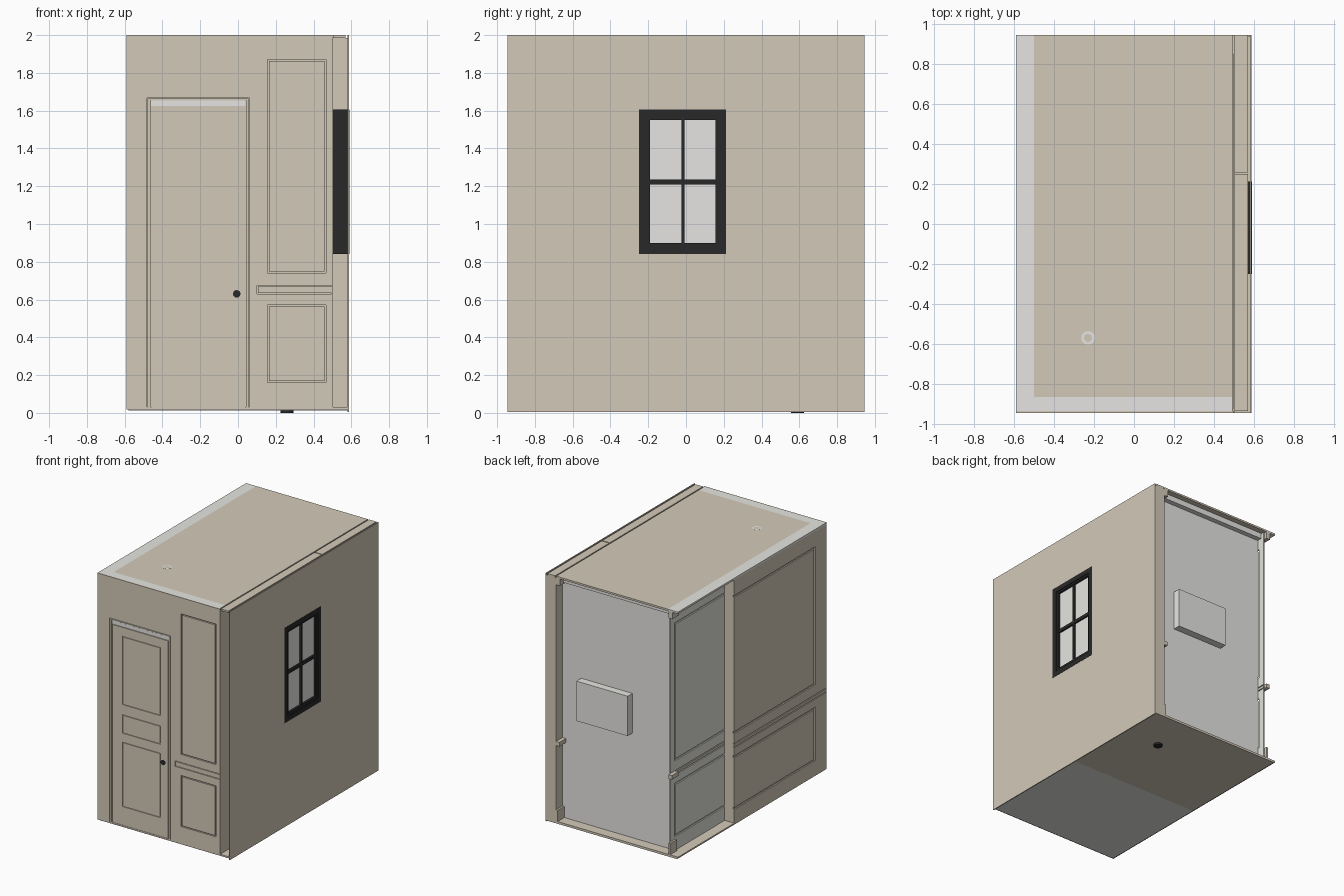
import bpy, bmesh, math
from mathutils import Matrix

if "Cube" in bpy.data.objects:
    bpy.data.objects.remove(bpy.data.objects["Cube"])


def mat(name, rgb):
    m = bpy.data.materials.new(name)
    m.diffuse_color = (*rgb, 1)
    m.use_nodes = True
    m.node_tree.nodes["Principled BSDF"].inputs["Base Color"].default_value = m.diffuse_color
    return m


TAN = mat("tan_wall", (0.65, 0.59, 0.485))
CREAM = mat("cream_return", (0.9, 0.82, 0.66))
WHITE = mat("white_trim", (0.79, 0.785, 0.76))
TILE = mat("grey_green_tile", (0.75, 0.77, 0.71))
DARK = mat("charcoal_frame", (0.022, 0.022, 0.022))


def build(name, boxes, m):
    """One object from a list of (x0, x1, y0, y1, z0, z1) boxes."""
    bm = bmesh.new()
    for x0, x1, y0, y1, z0, z1 in boxes:
        M = Matrix.Translation(((x0 + x1) / 2, (y0 + y1) / 2, (z0 + z1) / 2)) @ \
            Matrix.Diagonal((x1 - x0, y1 - y0, z1 - z0, 1))
        bmesh.ops.create_cube(bm, size=1, matrix=M)
    me = bpy.data.meshes.new(name)
    bm.to_mesh(me)
    bm.free()
    me.materials.append(m)
    ob = bpy.data.objects.new(name, me)
    bpy.context.collection.objects.link(ob)
    return ob


def ring(a, b):
    """Four rectangles filling rectangle a around rectangle b (u0, u1, v0, v1)."""
    return [(a[0], b[0], a[2], a[3]), (b[1], a[1], a[2], a[3]),
            (b[0], b[1], a[2], b[2]), (b[0], b[1], b[3], a[3])]


def inset(r, d):
    return (r[0] + d, r[1] - d, r[2] + d, r[3] - d)


def panel(area, p, g=0.015):
    """Flush border and centre field separated by a moulding groove."""
    return ring(area, p) + [inset(p, g)]


def front(rects, y0=-0.945, y1=-0.935):
    return [(u0, u1, y0, y1, v0, v1) for u0, u1, v0, v1 in rects]


def side(rects, x0=-0.59, x1=-0.58):
    return [(x0, x1, u0, u1, v0, v1) for u0, u1, v0, v1 in rects]


def clip(rects, lo, hi):
    return [(max(a, lo), min(b, hi), c, d) for a, b, c, d in rects
            if min(b, hi) - max(a, lo) > 1e-4]


def disc(name, r, depth, loc, m, rot=(0, 0, 0)):
    bpy.ops.mesh.primitive_cylinder_add(vertices=24, radius=r, depth=depth,
                                        location=loc, rotation=rot)
    ob = bpy.context.object
    ob.name = name
    ob.data.materials.append(m)
    bpy.ops.object.shade_smooth_by_angle()
    return ob


E = 0.945   # half length of the room

# Left wall: grooved wainscot at the front, stepping in to a tiled rear part
lw = panel((-E, E, 0.67, 1.985), (-0.80, 0.87, 0.75, 1.86))
lw += panel((-E, E, 0.03, 0.635), (-0.80, 0.87, 0.14, 0.57))
build("left_wall_backing", side([(-E, 0.23, 0.03, 1.985)], -0.58, -0.57), TAN)
build("left_wall_panels", side(clip(lw, -E, 0.23)), TAN)
build("left_chair_rail", side([(-E, 0.23, 0.642, 0.663)]), TAN)
build("left_wall_step", [(-0.57, -0.505, 0.215, 0.23, 0.03, 1.985)], TAN)
build("left_tile_backing", side([(0.23, 0.86, 0.03, 1.985)], -0.495, -0.485), TILE)
build("left_tile_panels", side(clip(lw, 0.23, 0.92), -0.505, -0.495), TILE)
build("left_tile_rail", side([(0.23, 0.92, 0.642, 0.663)], -0.505, -0.495), TAN)

# Front wall: around the door, with wainscot to the right of it
fw = [(-0.59, -0.482, 0.03, 2.0), (-0.482, 0.06, 1.668, 2.0), (0.06, 0.10, 0.03, 2.0),
      (0.10, 0.50, 1.92, 2.0)]
fw += panel((0.10, 0.50, 0.675, 1.92), (0.155, 0.465, 0.74, 1.87), 0.008)
fw += panel((0.10, 0.50, 0.03, 0.63), (0.155, 0.465, 0.16, 0.57), 0.008)
build("front_wall", front(fw), TAN)
build("front_wall_backing", front([(-0.575, 0.50, 0.03, 1.985)], -0.935, -0.925), TAN)
build("front_chair_rail", front([(0.105, 0.50, 0.635, 0.670)]), TAN)

# Door with casing, three panels and a knob
build("door_casing", front(ring((-0.478, 0.056, 0.03, 1.664), (-0.462, 0.042, 0.0301, 1.655))), TAN)
door = (-0.458, 0.038, 0.03, 1.62)
cuts = [(0.18, 0.70), (0.77, 0.92), (1.00, 1.55)]
edges = [0.03, 0.735, 0.96, 1.62]
leaf = []
for i, (z0, z1) in enumerate(cuts):
    leaf += panel((door[0], door[1], edges[i], edges[i + 1]), (-0.37, -0.03, z0, z1), 0.006)
build("door_leaf", front(leaf, -0.942), TAN)
build("door_head_gap", front([(-0.46, 0.04, 1.625, 1.653)], -0.942), WHITE)
disc("door_knob", 0.02, 0.024, (-0.007, -0.934, 0.63), DARK, (math.pi / 2, 0, 0))

# Right wall: outer sheet around the window, inner sheet, closed rear end
win = (-0.25, 0.213, 0.84, 1.605)
build("right_outer_wall", side(ring((-E, E, 0.005, 2.0), win), 0.58, 0.588), TAN)
build("right_inner_wall", side(ring((-E, 0.935, 0.03, 1.985), win), 0.495, 0.503), TAN)
build("right_wall_end", [(0.495, 0.58, 0.935, E, 0.03, 1.985)], TAN)

# Window: deep casing, sashes, bars and panes
casing = inset(win, 0.04)
sash = (-0.19, 0.155, 0.90, 1.55)
build("window_casing", side(ring(win, casing), 0.50, 0.59), DARK)
build("window_sash", side(ring(casing, sash), 0.51, 0.583), DARK)
build("window_bars", side([(-0.19, 0.155, 1.21, 1.236), (-0.024, -0.009, 0.90, 1.21),
                           (-0.024, -0.009, 1.236, 1.55)], 0.55, 0.58), DARK)
build("window_panes", side([sash], 0.56, 0.566), WHITE)

# Ceiling, its strip beside the right wall, and the pale crown along two edges
build("ceiling", [(-0.50, 0.494, -0.865, E, 1.985, 2.0)], TAN)
build("ceiling_side_strip", [(0.503, 0.57, -0.935, 0.25, 1.985, 2.0),
                             (0.503, 0.57, 0.258, E, 1.985, 2.0)], TAN)
build("left_crown", [(-0.59, -0.50, -0.935, E, 1.985, 2.0)], WHITE)
build("front_crown", [(-0.50, 0.494, -0.935, -0.865, 1.985, 2.0)], WHITE)
disc("ceiling_light_ring", 0.034, 0.004, (-0.23, -0.57, 1.999), WHITE)
disc("ceiling_light", 0.02, 0.005, (-0.23, -0.57, 1.999), TAN)

# Back wall set inward, its recess box and crown
build("back_wall", [(-0.49, 0.495, 0.85, 0.86, 0.03, 1.985)], WHITE)
build("back_recess_box", [(-0.125, 0.33, 0.86, 0.92, 0.87, 1.19)], WHITE)
build("back_crown", [(-0.49, 0.49, 0.86, 0.90, 1.94, 1.985)], WHITE)

# Trim ends showing at both sides of the open back
ends = []
for z0, z1, d in [(0.03, 0.12, 0.015), (0.637, 0.67, 0.03), (1.93, 1.985, 0.035)]:
    ends += [(-0.505 - d, -0.505, 0.86, E, z0, z1), (0.495 - d, 0.495, 0.86, E, z0, z1)]
build("trim_ends", ends, TAN)

# Floor sheet, tiled slab beneath and drain
build("floor_sheet", [(-0.59, 0.58, -E, E, 0.018, 0.03)], TAN)
build("floor_slab_rear", [(-0.58, 0.58, 0.0, E, 0.012, 0.018)], TAN)
build("floor_slab_front", [(-0.58, 0.58, -0.935, 0.0, 0.012, 0.018)], WHITE)
disc("floor_drain", 0.034, 0.014, (0.26, 0.59, 0.007), DARK)
